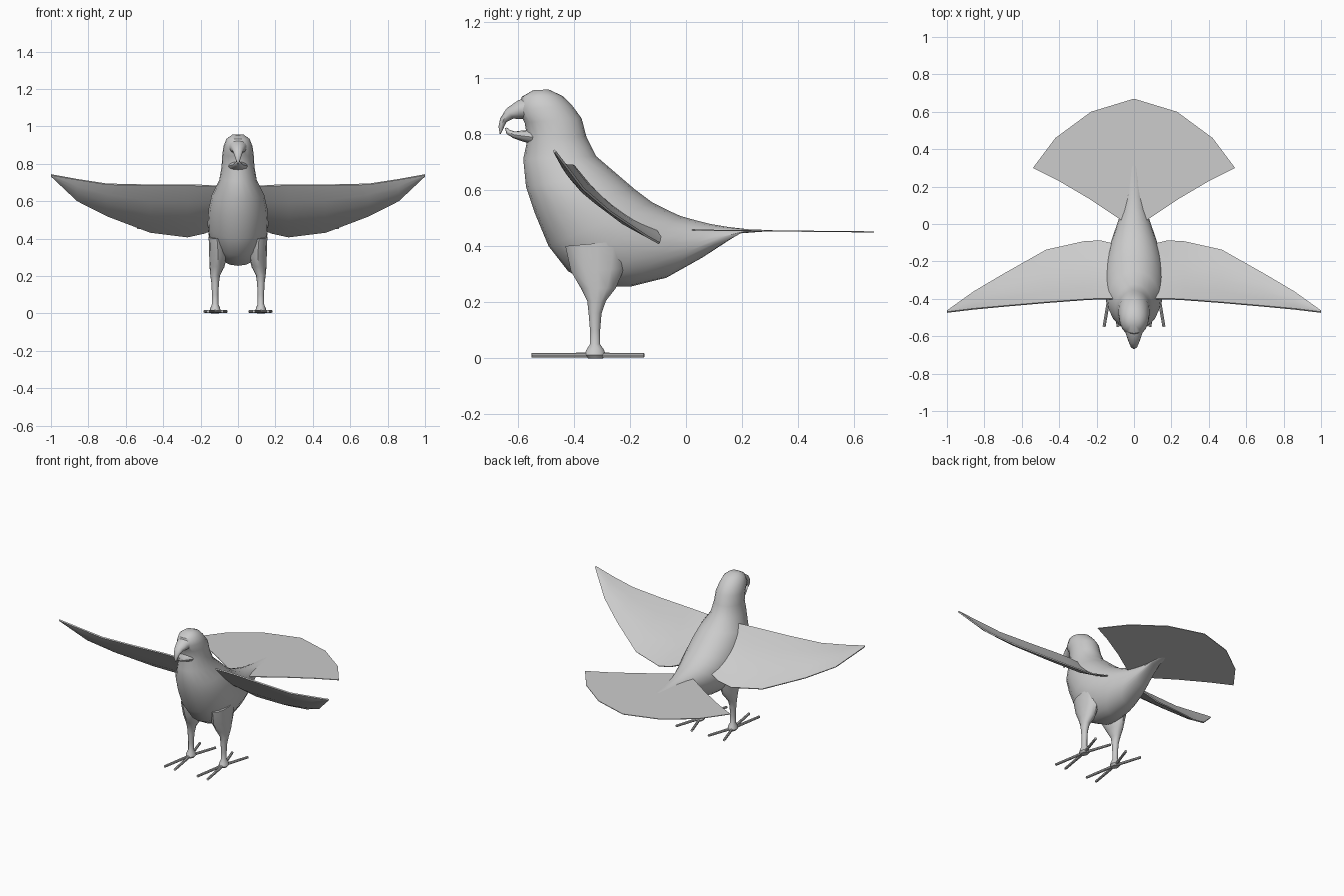
import bpy, bmesh, math
from mathutils import Vector

if "Cube" in bpy.data.objects:
    bpy.data.objects.remove(bpy.data.objects["Cube"])

grey = bpy.data.materials.new("plain_grey")
grey.diffuse_color = (0.6, 0.6, 0.6, 1)
grey.use_nodes = True
grey.node_tree.nodes["Principled BSDF"].inputs["Base Color"].default_value = grey.diffuse_color


def finish(name, bm, angle=40):
    bmesh.ops.recalc_face_normals(bm, faces=bm.faces)
    me = bpy.data.meshes.new(name)
    bm.to_mesh(me)
    bm.free()
    me.materials.append(grey)
    ob = bpy.data.objects.new(name, me)
    bpy.context.collection.objects.link(ob)
    bpy.ops.object.select_all(action='DESELECT')
    ob.select_set(True)
    bpy.context.view_layer.objects.active = ob
    bpy.ops.object.shade_smooth_by_angle(angle=math.radians(angle))
    return ob


def loft(name, rings, cx=0.0, sides=16):
    """Skin oval rings, each (back y, back z, front y, front z, half width[, x shift])."""
    bm = bmesh.new()
    loops = []
    for by, bz, fy, fz, w, *shift in rings:
        x0 = cx + (shift[0] if shift else 0) * (1 if cx >= 0 else -1)
        mid = Vector((x0, (by + fy) / 2, (bz + fz) / 2))
        half = Vector((0, (fy - by) / 2, (fz - bz) / 2))
        loops.append([bm.verts.new(mid + half * math.cos(a) + Vector((w * math.sin(a), 0, 0)))
                      for a in (2 * math.pi * i / sides for i in range(sides))])
    for a, b in zip(loops, loops[1:]):
        for i in range(sides):
            j = (i + 1) % sides
            bm.faces.new((a[i], a[j], b[j], b[i]))
    bm.faces.new(loops[0])
    bm.faces.new(loops[-1])
    return finish(name, bm)


# Head, torso and rump in one tapering skin
loft("body", [
    (-0.49, 0.958, -0.545, 0.955, 0.03),
    (-0.44, 0.935, -0.585, 0.932, 0.062),
    (-0.405, 0.90, -0.60, 0.885, 0.078),
    (-0.372, 0.855, -0.575, 0.84, 0.084),
    (-0.355, 0.79, -0.565, 0.78, 0.088),
    (-0.32, 0.72, -0.58, 0.71, 0.10),
    (-0.25, 0.66, -0.57, 0.61, 0.14),
    (-0.18, 0.60, -0.54, 0.52, 0.157),
    (-0.12, 0.555, -0.49, 0.40, 0.163),
    (-0.07, 0.53, -0.42, 0.31, 0.157),
    (-0.02, 0.507, -0.32, 0.255, 0.14),
    (0.03, 0.493, -0.20, 0.255, 0.113),
    (0.09, 0.478, -0.07, 0.287, 0.083),
    (0.15, 0.468, 0.06, 0.36, 0.055),
    (0.23, 0.459, 0.19, 0.445, 0.03),
    (0.31, 0.457, 0.30, 0.453, 0.012)], sides=20)

# Hooked beak, open with a gap between the halves
loft("upper_beak", [
    (-0.56, 0.935, -0.55, 0.85, 0.055),
    (-0.60, 0.918, -0.585, 0.852, 0.042),
    (-0.64, 0.89, -0.615, 0.854, 0.03),
    (-0.662, 0.855, -0.64, 0.842, 0.02),
    (-0.668, 0.825, -0.65, 0.82, 0.012),
    (-0.664, 0.80, -0.66, 0.80, 0.003)], sides=12)
loft("lower_beak", [
    (-0.54, 0.76, -0.54, 0.815, 0.055),
    (-0.58, 0.772, -0.58, 0.812, 0.038),
    (-0.615, 0.784, -0.61, 0.808, 0.025),
    (-0.64, 0.80, -0.628, 0.814, 0.014),
    (-0.645, 0.82, -0.638, 0.822, 0.004)], sides=12)

# Wing sections: span x, leading edge (y, z), trailing edge (y, z)
SPANS = [(0.10, -0.40, 0.68, -0.11, 0.46), (0.18, -0.40, 0.685, -0.09, 0.43),
         (0.27, -0.405, 0.687, -0.095, 0.41), (0.47, -0.42, 0.687, -0.14, 0.435),
         (0.70, -0.44, 0.692, -0.27, 0.522), (0.86, -0.455, 0.717, -0.365, 0.603),
         (1.0, -0.472, 0.742, -0.465, 0.735)]


def wing(name, side):
    bm = bmesh.new()
    layers = []
    for face in (0.5, -0.5):
        grid = []
        for x, ly, lz, ty, tz in SPANS:
            chord = Vector((0, ty - ly, tz - lz))
            up = Vector((0, -chord.z, chord.y)).normalized()
            row = []
            for t in (0, 0.25, 0.5, 0.75, 1):
                bow = t * (1 - t)
                thick = 0.004 + 0.05 * bow * chord.length * (1 - t)
                p = Vector((side * x, ly, lz)) + chord * t
                row.append(bm.verts.new(p + up * (face * thick * 2 - 0.3 * bow * chord.length)))
            grid.append(row)
        layers.append(grid)
        for a, b in zip(grid, grid[1:]):
            for i in range(4):
                bm.faces.new((a[i], a[i + 1], b[i + 1], b[i]))
    # Close the rim between upper and lower skins
    def rim(g):
        return g[0] + [r[-1] for r in g[1:]] + g[-1][-2::-1] + [r[0] for r in g[-2:0:-1]]
    top, low = rim(layers[0]), rim(layers[1])
    for i in range(len(top)):
        j = (i + 1) % len(top)
        bm.faces.new((top[i], top[j], low[j], low[i]))
    finish(name, bm)


# Flat fan tail
bm = bmesh.new()
half = [(0.06, 0.015), (0.24, 0.135), (0.41, 0.235), (0.54, 0.30), (0.42, 0.46), (0.23, 0.60)]
outline = half + [(0, 0.67)] + [(-x, y) for x, y in reversed(half)]
fan = bm.faces.new([bm.verts.new((x, y, 0.459 - 0.01 * y)) for x, y in outline])
ext = bmesh.ops.extrude_face_region(bm, geom=[fan])
bmesh.ops.translate(bm, vec=(0, 0, -0.004),
                    verts=[v for v in ext["geom"] if isinstance(v, bmesh.types.BMVert)])
finish("tail_fan", bm, 30)


def toe(name, start, end):
    direction = Vector(end) - Vector(start)
    bm = bmesh.new()
    bmesh.ops.create_cone(bm, cap_ends=True, segments=8, radius1=0.009, radius2=0.008,
                          depth=direction.length)
    bmesh.ops.rotate(bm, verts=bm.verts, matrix=direction.to_track_quat('Z', 'Y').to_matrix())
    bmesh.ops.translate(bm, verts=bm.verts, vec=(Vector(start) + Vector(end)) / 2)
    finish(name, bm)


for label, s in (("left", 1), ("right", -1)):
    wing(label + "_wing", s)
    # Thigh and shank down to the ankle flare
    loft(label + "_leg", [
        (-0.20, 0.42, -0.43, 0.40, 0.045, -0.01),
        (-0.22, 0.32, -0.41, 0.31, 0.048, -0.016),
        (-0.25, 0.25, -0.375, 0.25, 0.04, -0.01),
        (-0.285, 0.205, -0.352, 0.205, 0.026, 0),
        (-0.301, 0.16, -0.347, 0.16, 0.02, 0),
        (-0.306, 0.10, -0.342, 0.10, 0.017, 0),
        (-0.306, 0.05, -0.342, 0.05, 0.017, 0),
        (-0.292, 0.03, -0.355, 0.03, 0.026, 0),
        (-0.286, 0.012, -0.362, 0.012, 0.03, 0),
        (-0.295, 0.0, -0.35, 0.0, 0.02, 0)], cx=s * 0.122, sides=12)
    # Two toes forward, two back
    for i, (dx, y) in enumerate([(0.038, -0.55), (-0.038, -0.55), (0.056, -0.15), (-0.06, -0.15)]):
        toe(f"{label}_toe_{i + 1}", (s * 0.122, -0.325, 0.011), (s * (0.122 + dx), y, 0.011))
